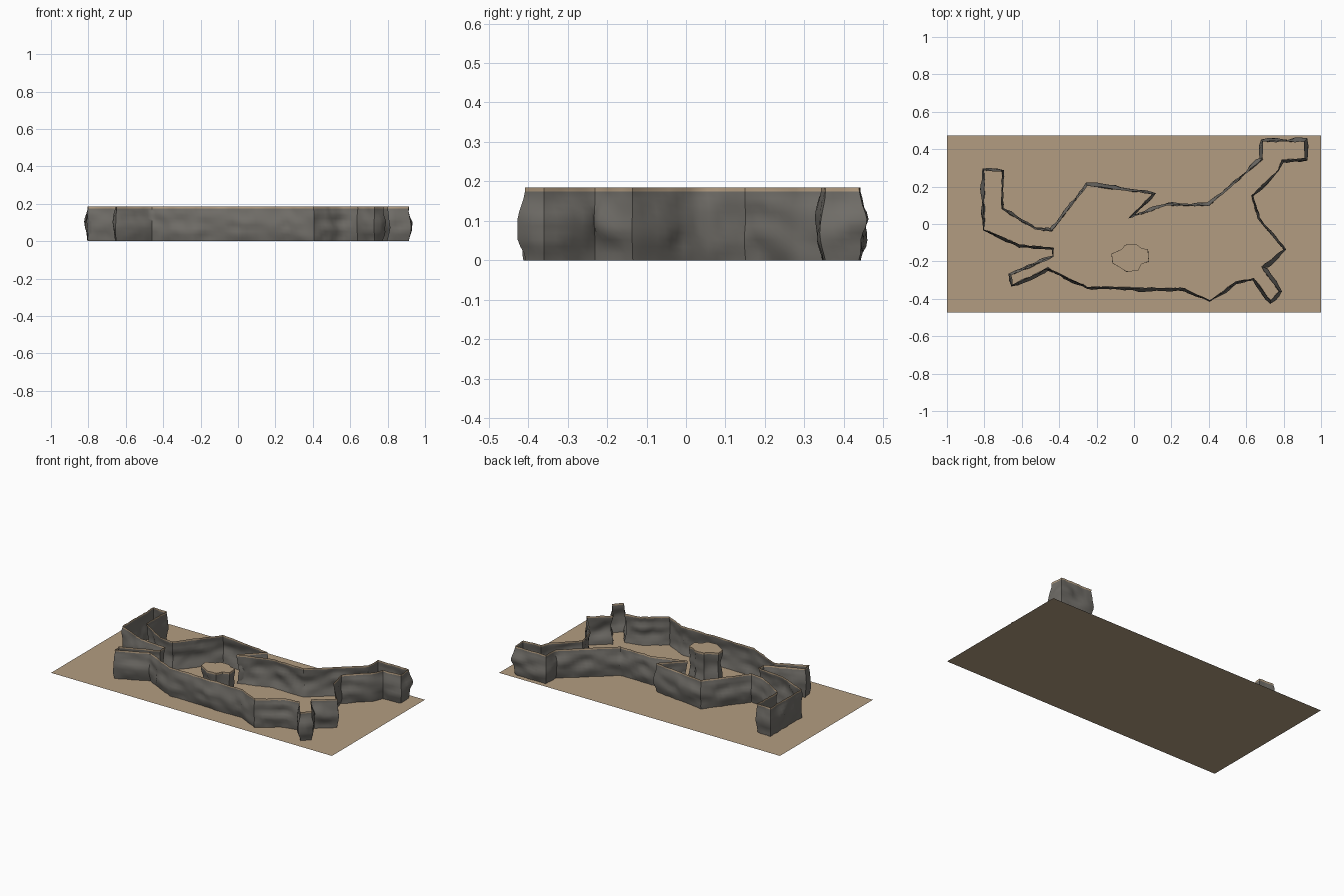
import bpy
import bmesh
import math
from mathutils import Vector, noise

if "Cube" in bpy.data.objects:
    bpy.data.objects.remove(bpy.data.objects["Cube"], do_unlink=True)

HEIGHT = 0.185
ROWS = 10


def make_material(name, color):
    mat = bpy.data.materials.new(name)
    mat.use_nodes = True
    mat.diffuse_color = color
    mat.node_tree.nodes["Principled BSDF"].inputs["Base Color"].default_value = color
    return mat


sand = make_material("sand", (0.45, 0.335, 0.22, 1))
rock = make_material("rock grey", (0.165, 0.156, 0.14, 1))


def finish(name, bm, materials):
    mesh = bpy.data.meshes.new(name)
    bm.to_mesh(mesh)
    bm.free()
    for mat in materials:
        mesh.materials.append(mat)
    obj = bpy.data.objects.new(name, mesh)
    bpy.context.collection.objects.link(obj)
    return obj


def resample(corners, step):
    """Split each side of a closed outline into short, even pieces."""
    points = []
    for start, end in zip(corners, corners[1:] + corners[:1]):
        a, b = Vector(start), Vector(end)
        count = max(1, round((b - a).length / step))
        points += [a.lerp(b, i / count) for i in range(count)]
    return points


def rock_sheet(name, corners, step, bulge, rough, capped):
    """Raise a rough rock face along a clockwise outline, with a sand rim."""
    points = resample(corners, step)
    total = len(points)
    bm = bmesh.new()
    levels = [0.174 * k / ROWS for k in range(ROWS + 1)] + [HEIGHT]
    rings = []
    for z in levels:
        swell = math.sin(math.pi * min(z / 0.174, 1))
        ring = []
        for i, p in enumerate(points):
            along = (points[(i + 1) % total] - points[i - 1]).normalized()
            outward = Vector((-along.y, along.x))
            lump = noise.noise(Vector((p.x * 9, p.y * 9, z * 14)))
            grain = noise.noise(Vector((p.x * 28, p.y * 28, z * 22)))
            shift = swell * (bulge + rough * lump) + rough * 0.4 * grain
            q = p + outward * shift
            ring.append(bm.verts.new((q.x, q.y, z)))
        rings.append(ring)
    for k, (low, high) in enumerate(zip(rings, rings[1:])):
        for i in range(total):
            j = (i + 1) % total
            face = bm.faces.new((low[i], high[i], high[j], low[j]))
            face.smooth = True
            face.material_index = 1 if k == ROWS else 0
    if capped:
        cap = bm.faces.new(list(reversed(rings[-1])))
        cap.material_index = 1
    obj = finish(name, bm, (rock, sand))
    obj.data.set_sharp_from_angle(angle=math.radians(40))
    return obj


# Flat ground sheet
bm = bmesh.new()
bm.faces.new([bm.verts.new((x, y * 0.473, 0))
              for x, y in ((-1, -1), (1, -1), (1, 1), (-1, 1))])
finish("ground_sheet", bm, (sand,))

# Winding canyon wall, one closed loop
canyon = [
    (-.80, .285), (-.705, .28), (-.71, .08), (-.53, -.03), (-.44, -.04),
    (-.25, .205), (.10, .16), (-.03, .03), (.18, .10), (.40, .095),
    (.685, .345), (.69, .44), (.91, .44), (.915, .35), (.79, .345),
    (.77, .29), (.63, .15), (.66, .03), (.80, -.135), (.68, -.23),
    (.775, -.36), (.73, -.41), (.64, -.29), (.54, -.31), (.405, -.41),
    (.27, -.345), (-.25, -.335), (-.37, -.28), (-.46, -.235),
    (-.65, -.325), (-.655, -.275), (-.43, -.175), (-.43, -.13),
    (-.61, -.11), (-.80, -.03),
]
rock_sheet("canyon_wall", canyon, 0.025, 0.012, 0.018, False)

# Free-standing rock pillar inside the canyon
pillar = [
    (-.05, -.11), (.015, -.11), (.04, -.13), (.075, -.135), (.08, -.20),
    (.04, -.215), (.02, -.25), (-.04, -.255), (-.075, -.23),
    (-.115, -.21), (-.12, -.16), (-.065, -.135),
]
rock_sheet("rock_pillar", pillar, 0.03, -0.008, 0.01, True)
